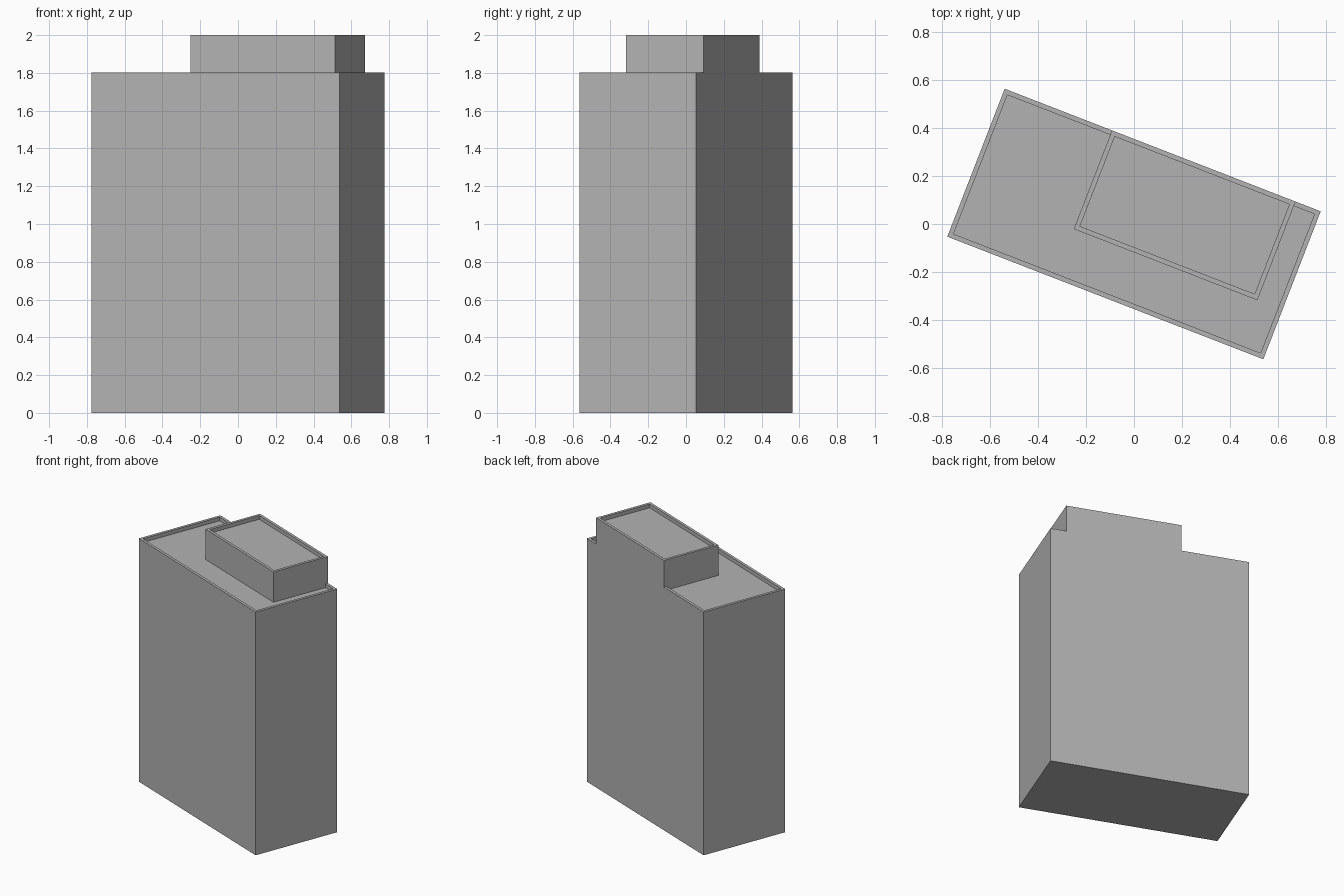
import bpy
import bmesh
from math import radians

cube = bpy.data.objects.get("Cube")
if cube:
    bpy.data.objects.remove(cube, do_unlink=True)

# One plain grey for the whole building
grey = bpy.data.materials.new("concrete grey")
grey.use_nodes = True
colour = (0.45, 0.45, 0.45, 1)
grey.diffuse_color = colour
grey.node_tree.nodes["Principled BSDF"].inputs["Base Color"].default_value = colour

# Footprint in the building's own axes, parapet thickness and levels
W, D, T = 0.705, 0.33, 0.02
L, R, F = -0.226, 0.593, -0.11
ROOF, TOP, DEPTH = 1.803, 2.0, 0.028
DECK, UPPER_DECK = ROOF - DEPTH, TOP - DEPTH

bm = bmesh.new()


def face(points):
    bm.faces.new([bm.verts.new(p) for p in points])


def at(path, z):
    return [(x, y, z) for x, y in path]


def band(path_a, za, path_b, zb, closed=False):
    """Quads joining two matching paths."""
    a, b = at(path_a, za), at(path_b, zb)
    for i in range(len(a) if closed else len(a) - 1):
        j = (i + 1) % len(a)
        face([a[i], a[j], b[j], b[i]])


def rectangle(x0, x1, y0, y1):
    return [(x1, y1), (x1, y0), (x0, y0), (x0, y1)]


# Main block: three outer walls, base and stepped back wall
corners = rectangle(-W, W, -D, D)
band(corners, 0, corners, ROOF)
face(at(corners, 0))
face([(W, D, 0), (W, D, ROOF), (R, D, ROOF), (R, D, TOP),
      (L, D, TOP), (L, D, ROOF), (-W, D, ROOF), (-W, D, 0)])

# Main parapet, stopping at the sides of the roof block
outer = [(R, D)] + corners + [(L, D)]
inner = [(R, D - T)] + rectangle(T - W, W - T, T - D, D - T) + [(L, D - T)]
band(outer, ROOF, inner, ROOF)
band(inner, ROOF, inner, DECK)
face(at(inner + [(L, F), (R, F)], DECK))

# Roof block walls, flush with the back of the building
band([(L, F), (R, F)], DECK, [(L, F), (R, F)], TOP)
for x in (L, R):
    face([(x, D, TOP), (x, F, TOP), (x, F, DECK),
          (x, D - T, DECK), (x, D - T, ROOF), (x, D, ROOF)])

# Roof block parapet and sunken deck
upper = rectangle(L, R, F, D)
upper_inner = rectangle(L + T, R - T, F + T, D - T)
band(upper, TOP, upper_inner, TOP, closed=True)
band(upper_inner, TOP, upper_inner, UPPER_DECK, closed=True)
face(at(upper_inner, UPPER_DECK))

# Weld into one closed shell
bmesh.ops.remove_doubles(bm, verts=bm.verts, dist=0.0001)
bmesh.ops.recalc_face_normals(bm, faces=bm.faces)
mesh = bpy.data.meshes.new("building")
bm.to_mesh(mesh)
bm.free()
mesh.materials.append(grey)

building = bpy.data.objects.new("building", mesh)
building.rotation_euler.z = radians(-21.2)
bpy.context.collection.objects.link(building)
